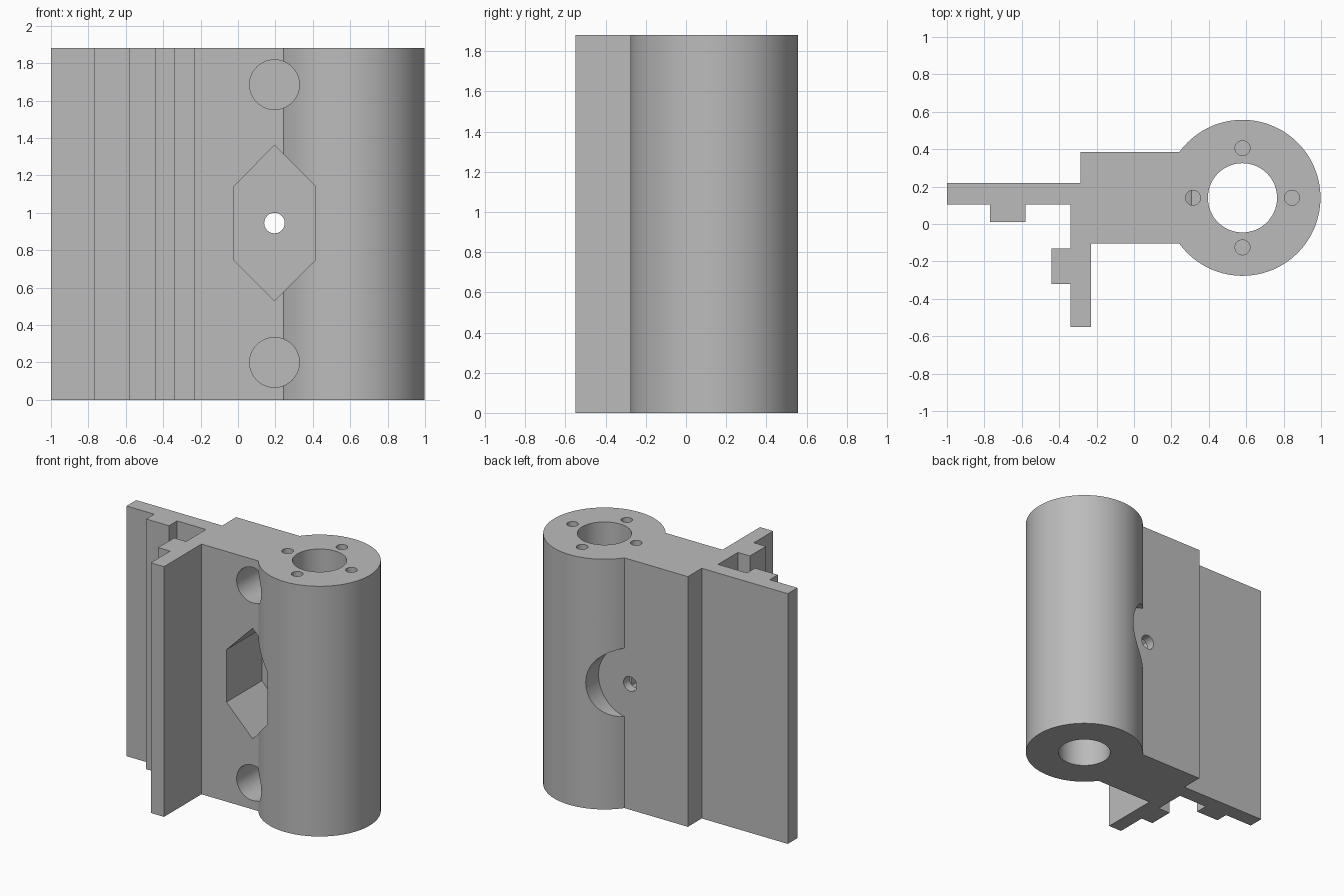
import bpy, bmesh, math
from mathutils import Vector

default = bpy.data.objects.get("Cube")
if default:
    bpy.data.objects.remove(default, do_unlink=True)

HEIGHT = 1.88
CX, CY, R = 0.58, 0.14, 0.417      # barrel centre and radius
BOLT_X, MID_Z = 0.195, 0.945       # axis of the cross holes

grey = bpy.data.materials.new("plain grey")
grey.use_nodes = True
colour = (0.5, 0.5, 0.5, 1)
grey.diffuse_color = colour
grey.node_tree.nodes["Principled BSDF"].inputs["Base Color"].default_value = colour


def prism(name, points, direction):
    """Extrude a closed loop of 3D points along a direction."""
    bm = bmesh.new()
    face = bm.faces.new([bm.verts.new(p) for p in points])
    new = bmesh.ops.extrude_face_region(bm, geom=[face])["geom"]
    bmesh.ops.translate(bm, vec=Vector(direction),
                        verts=[g for g in new if isinstance(g, bmesh.types.BMVert)])
    bmesh.ops.recalc_face_normals(bm, faces=bm.faces)
    mesh = bpy.data.meshes.new(name)
    bm.to_mesh(mesh)
    bm.free()
    mesh.materials.append(grey)
    obj = bpy.data.objects.new(name, mesh)
    bpy.context.collection.objects.link(obj)
    return obj


def circle(cx, cy, r, n=48):
    return [(cx + r * math.cos(i * math.tau / n), cy + r * math.sin(i * math.tau / n))
            for i in range(n)]


def cut_z(loop, z0, z1):
    return prism("cutter", [(x, y, z0) for x, y in loop], (0, 0, z1 - z0))


def cut_y(loop, y0, y1):
    return prism("cutter", [(x, y0, z) for x, z in loop], (0, y1 - y0, 0))


# Bracket outline: plates with ribs, central block and round barrel
start = math.pi - math.asin(0.245 / R)
N = 96
barrel = [(CX + R * math.cos(a), CY + R * math.sin(a))
          for a in (start - 2 * start * i / N for i in range(N + 1))]
back_plate = [(-0.58, 0.105), (-0.58, 0.01), (-0.77, 0.01), (-0.77, 0.105),
              (-1, 0.105), (-1, 0.22), (-0.285, 0.22), (-0.285, 0.385)]
front_flange = [(-0.23, -0.105), (-0.23, -0.55), (-0.34, -0.55), (-0.34, -0.32),
                (-0.44, -0.32), (-0.44, -0.13), (-0.34, -0.13), (-0.34, 0.105)]
body = prism("hinge_bracket",
             [(x, y, 0) for x, y in back_plate + barrel + front_flange], (0, 0, HEIGHT))

# Barrel bore and four blind screw holes in the top
cutters = [cut_z(circle(CX, CY, 0.185, 64), -0.1, HEIGHT + 0.1)]
for k in range(4):
    a = k * math.pi / 2
    cutters.append(cut_z(circle(CX + 0.265 * math.cos(a), CY + 0.265 * math.sin(a), 0.04, 32),
                         HEIGHT - 0.267, HEIGHT + 0.1))

# Front pockets: two round, one stretched hexagon
for z in (0.2, 1.685):
    cutters.append(cut_y(circle(BOLT_X, z, 0.133), -0.5, 0.315))
hexagon = [(BOLT_X + x, MID_Z + z) for x, z in
           ((0, 0.415), (0.22, 0.197), (0.22, -0.197), (0, -0.415), (-0.217, -0.197), (-0.217, 0.197))]
cutters.append(cut_y(hexagon, -0.5, 0.315))

# Bolt hole through to the back, and round relief in the barrel's back
cutters.append(cut_y(circle(BOLT_X, MID_Z, 0.055, 32), -0.4, 0.7))
cutters.append(cut_y(circle(BOLT_X, MID_Z, 0.262, 64), 0.3855, 0.8))

bpy.ops.object.select_all(action='DESELECT')
bpy.context.view_layer.objects.active = body
body.select_set(True)
for cutter in cutters:
    mod = body.modifiers.new("cut", 'BOOLEAN')
    mod.operation = 'DIFFERENCE'
    mod.solver = 'EXACT'
    mod.object = cutter
    bpy.ops.object.modifier_apply(modifier=mod.name)
    bpy.data.objects.remove(cutter, do_unlink=True)

bpy.ops.object.shade_smooth_by_angle(angle=math.radians(30))
